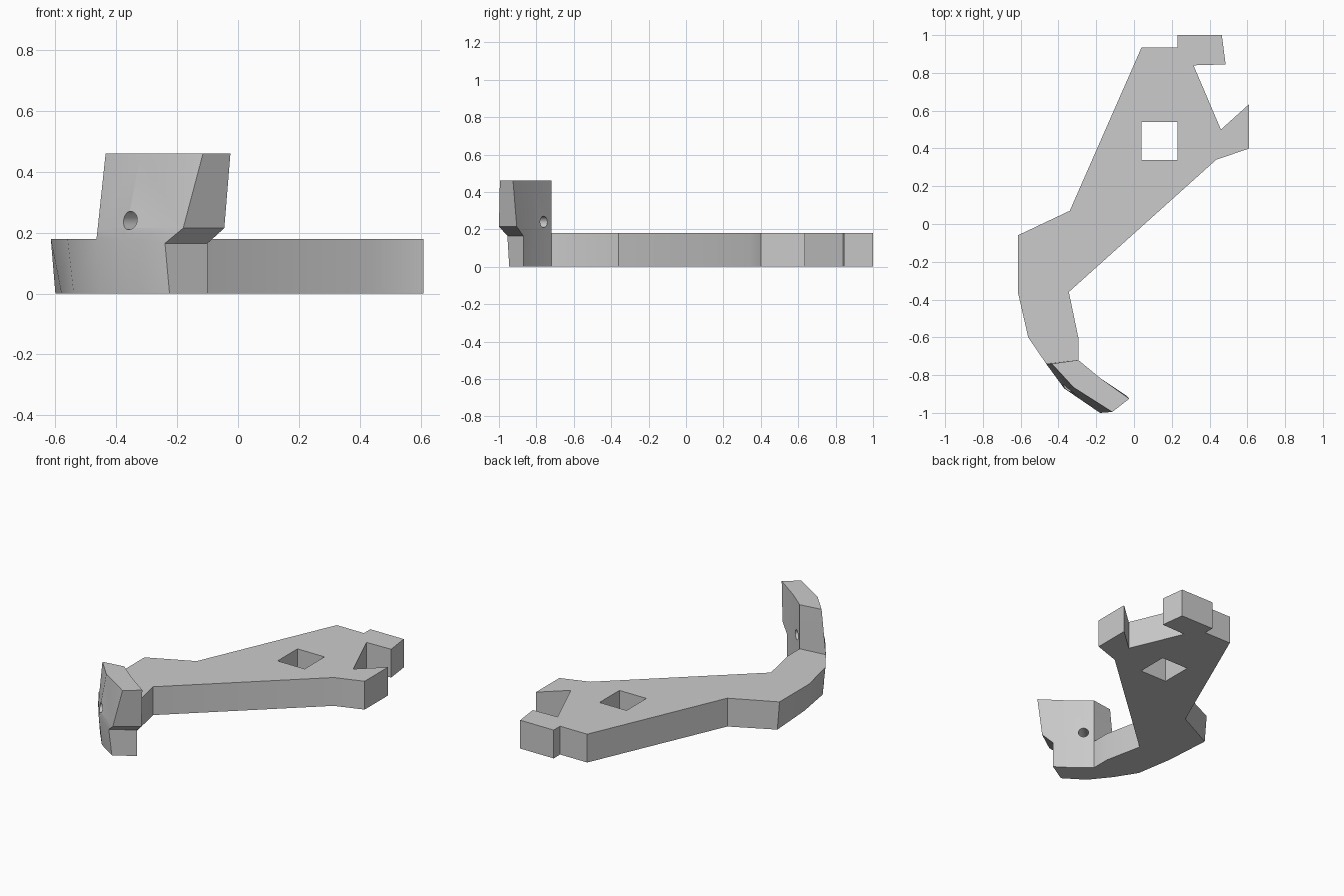
import bpy, bmesh, math
from mathutils import Vector

cube = bpy.data.objects.get("Cube")
if cube:
    bpy.data.objects.remove(cube, do_unlink=True)

grey = bpy.data.materials.new("plain grey")
grey.use_nodes = True
grey.diffuse_color = (0.6, 0.6, 0.6, 1)
grey.node_tree.nodes["Principled BSDF"].inputs["Base Color"].default_value = (0.6, 0.6, 0.6, 1)

bm = bmesh.new()


def loft(layers, open_band):
    """Stack rings of points, leaving the last edge of one band open as a joint."""
    rings = [[bm.verts.new(p) for p in layer] for layer in layers]
    n = len(rings[0])
    for k, (low, high) in enumerate(zip(rings, rings[1:])):
        for i in range(n):
            if k == open_band and i == n - 1:
                continue
            j = (i + 1) % n
            bm.faces.new((low[i], low[j], high[j], high[i]))
    bm.faces.new(rings[0][::-1])
    bm.faces.new(rings[-1])


# Flat arm with the forked end; its last edge meets the hook
joint_out, joint_in = (-0.465, -0.74), (-0.295, -0.72)
arm = [joint_in, (-0.295, -0.6), (-0.345, -0.36), (0.435, 0.34), (0.61, 0.4),
       (0.61, 0.635), (0.46, 0.5), (0.315, 0.84), (0.485, 0.845), (0.465, 1),
       (0.23, 1), (0.23, 0.935), (0.04, 0.935), (-0.34, 0.07)]
bend_top = [(-0.615, -0.06), (-0.615, -0.36), (-0.56, -0.6), joint_out]
bend_low = [(-0.6, -0.06), (-0.58, -0.36), (-0.54, -0.6), (-0.455, -0.735)]
THICK = 0.18
loft([[(x, y, 0) for x, y in arm + bend_low],
      [(x, y, THICK) for x, y in arm + bend_top]], 0)

# Upright hook: outer joint, outer bend, outer tip, inner tip, inner bend, inner joint
inner = [(-0.18, -0.815), joint_in]
foot = [bend_low[-1], (-0.355, -0.86), (-0.225, -0.945), (-0.1, -0.87)] + inner
waist = [joint_out, (-0.37, -0.87), (-0.24, -0.955), (-0.1, -0.87)] + inner
lip = [(-0.461, -0.74), (-0.365, -0.87), (-0.18, -1), (-0.045, -0.905)] + inner
crown = [(-0.435, -0.74), (-0.32, -0.865), (-0.115, -0.995), (-0.025, -0.925)] + inner
hook = [[(x, y, z) for x, y in ring]
        for ring, z in ((foot, 0), (waist, THICK), (lip, 0.215), (crown, 0.46))]
for i in (2, 3):
    hook[1][i] = (*waist[i], 0.165)
loft(hook, 0)

bmesh.ops.remove_doubles(bm, verts=bm.verts, dist=0.0005)
bmesh.ops.recalc_face_normals(bm, faces=bm.faces)
mesh = bpy.data.meshes.new("hooked_arm")
bm.to_mesh(mesh)
bm.free()
body = bpy.data.objects.new("hooked_arm", mesh)
bpy.context.collection.objects.link(body)
mesh.materials.append(grey)


def cut(cutter):
    cutter.hide_render = True
    cutter.data.materials.append(grey)
    mod = body.modifiers.new("hole", "BOOLEAN")
    mod.operation, mod.solver, mod.object = "DIFFERENCE", "EXACT", cutter
    bpy.ops.object.select_all(action="DESELECT")
    body.select_set(True)
    bpy.context.view_layer.objects.active = body
    bpy.ops.object.modifier_apply(modifier=mod.name)
    bpy.data.objects.remove(cutter, do_unlink=True)


# Square window through the arm
bpy.ops.mesh.primitive_cube_add(size=1, location=(0.135, 0.44, 0.09))
window = bpy.context.object
window.name = "window_cutter"
window.scale = (0.19, 0.2, 1)
bpy.context.view_layer.update()
cut(window)

# Round pin hole through the hook
bpy.ops.mesh.primitive_cylinder_add(vertices=32, radius=0.03, depth=0.5, location=(-0.29, -0.805, 0.24))
pin = bpy.context.object
pin.name = "pin_hole_cutter"
pin.rotation_euler = Vector((0.1, 0.1, 0)).to_track_quat("Z", "Y").to_euler()
bpy.context.view_layer.update()
cut(pin)

bpy.ops.object.shade_smooth_by_angle(angle=math.radians(30))
